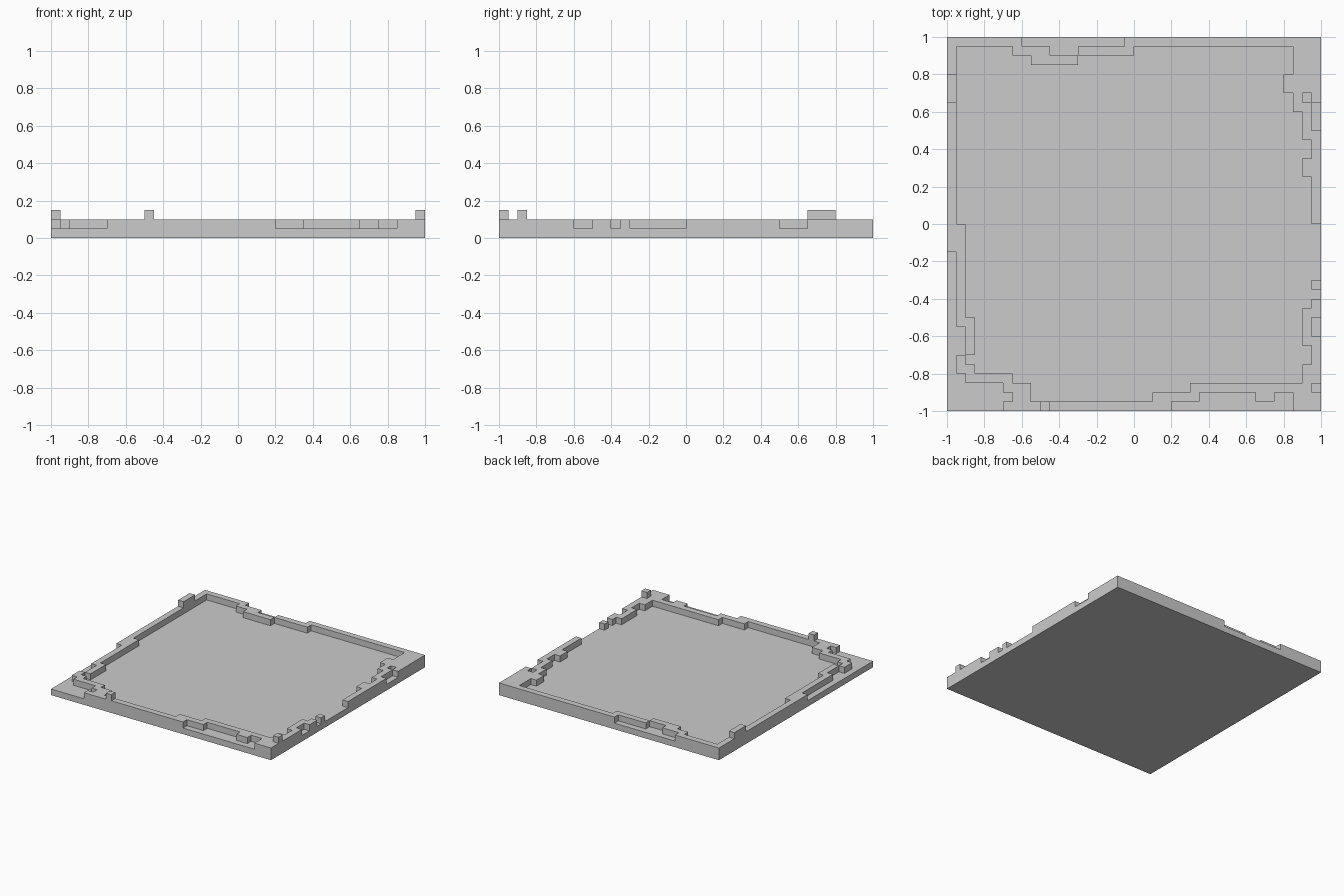
import bpy, bmesh, math

if "Cube" in bpy.data.objects:
    bpy.data.objects.remove(bpy.data.objects["Cube"])

# Blocky tile: a height field on a 40 x 40 grid of 0.05 unit blocks.
# Rectangles are (x0, x1, y0, y1) in blocks measured from the centre.
U, N = 0.05, 20
height = {(x, y): 2 for x in range(-N, N) for y in range(-N, N)}


def fill(level, rects):
    for x0, x1, y0, y1 in rects:
        for x in range(x0, x1):
            for y in range(y0, y1):
                height[x, y] = level


# sunken floor inside a one-block rim
fill(1, [(-19, 19, -19, 19)])

# thicker stretches of the rim: back, right, front, left
fill(2, [(-13, 0, 18, 19), (-11, -6, 17, 18)])
fill(2, [(17, 19, 12, 19), (16, 17, 14, 16), (18, 19, 9, 12),
         (18, 19, 5, 7), (18, 19, -13, -9), (18, 19, -19, -15)])
fill(2, [(6, 19, -18, -17), (2, 19, -19, -18)])
fill(2, [(-19, -11, -19, -17), (-19, -13, -17, -16), (-19, -17, -16, -15),
         (-19, -18, -15, -14), (-19, -17, -14, -10), (-19, -18, -10, 0)])

# notches worn into the outer edge: right, back, front, front-left corner
fill(1, [(19, 20, 10, 13), (18, 19, 13, 14), (19, 20, -6, 0),
         (19, 20, -8, -7), (19, 20, -12, -10)])
fill(1, [(-12, -1, 19, 20), (-9, -6, 18, 19)])
fill(1, [(4, 17, -20, -19), (7, 13, -19, -18), (15, 17, -19, -18)])
fill(1, [(-20, -14, -20, -19), (-20, -13, -19, -18), (-20, -14, -18, -17),
         (-20, -18, -17, -16), (-20, -19, -17, -3), (-19, -18, -14, -11)])

# raised blocks on the rim
fill(3, [(-20, -19, 13, 16), (-10, -9, -20, -19), (19, 20, -18, -17)])

# skin the height field: tops, undersides and exposed walls
bm = bmesh.new()


def quad(*pts):
    bm.faces.new([bm.verts.new((x * U, y * U, z * U)) for x, y, z in pts])


for (x, y), h in height.items():
    X, Y = x + 1, y + 1
    quad((x, y, h), (X, y, h), (X, Y, h), (x, Y, h))
    quad((x, Y, 0), (X, Y, 0), (X, y, 0), (x, y, 0))
    walls = {(0, -1): ((x, y), (X, y)), (1, 0): ((X, y), (X, Y)),
             (0, 1): ((X, Y), (x, Y)), (-1, 0): ((x, Y), (x, y))}
    for (dx, dy), (a, b) in walls.items():
        for z in range(height.get((x + dx, y + dy), 0), h):
            quad((*a, z), (*b, z), (*b, z + 1), (*a, z + 1))

# weld and merge coplanar faces
bmesh.ops.remove_doubles(bm, verts=bm.verts, dist=0.001)
bmesh.ops.dissolve_limit(bm, angle_limit=math.radians(1),
                         verts=bm.verts, edges=bm.edges)
mesh = bpy.data.meshes.new("ground_tile")
bm.to_mesh(mesh)
bm.free()
tile = bpy.data.objects.new("ground_tile", mesh)
bpy.context.collection.objects.link(tile)
